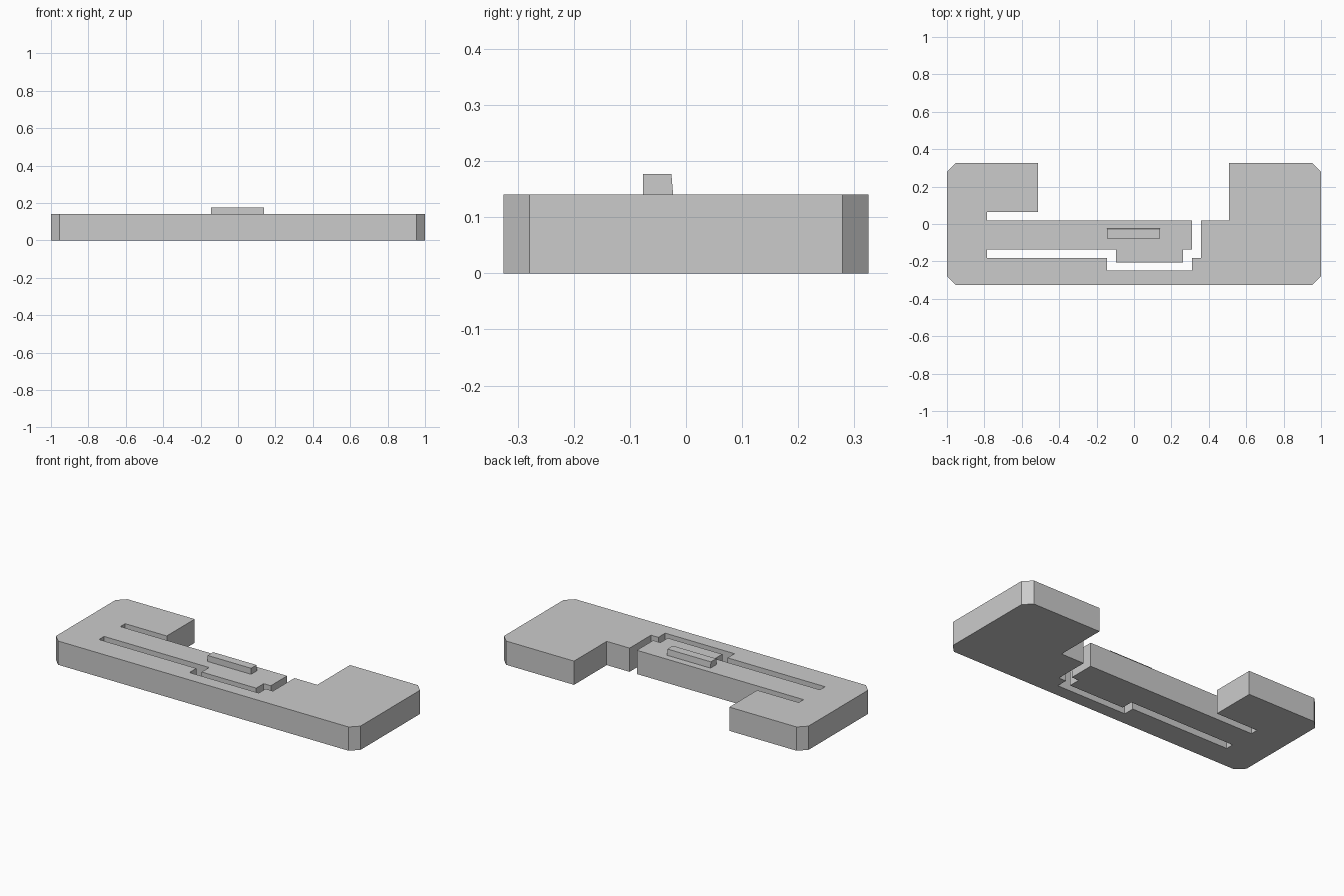
import bpy
import bmesh
from mathutils import Vector

default_cube = bpy.data.objects.get("Cube")
if default_cube:
    bpy.data.objects.remove(default_cube, do_unlink=True)

# Single plain grey plastic
grey = bpy.data.materials.new("plain_grey")
grey.use_nodes = True
grey_colour = (0.6, 0.6, 0.6, 1)
grey.diffuse_color = grey_colour
grey.node_tree.nodes["Principled BSDF"].inputs["Base Color"].default_value = grey_colour


def extrude_profile(name, points, direction, bevel_test=None, bevel_size=0):
    """Extrude a closed 3D outline along a direction, with optional corner chamfers."""
    bm = bmesh.new()
    face = bm.faces.new([bm.verts.new(p) for p in points])
    result = bmesh.ops.extrude_face_region(bm, geom=[face], use_keep_orig=True)
    moved = [v for v in result["geom"] if isinstance(v, bmesh.types.BMVert)]
    bmesh.ops.translate(bm, verts=moved, vec=direction)
    bmesh.ops.recalc_face_normals(bm, faces=bm.faces)
    if bevel_test:
        axis = Vector(direction).normalized()
        corners = [
            e for e in bm.edges
            if abs((e.verts[0].co - e.verts[1].co).normalized().dot(axis)) > 0.99
            and bevel_test(e.verts[0].co)
        ]
        bmesh.ops.bevel(bm, geom=corners, offset=bevel_size, offset_type="OFFSET",
                        segments=1, affect="EDGES", profile=0.5)
    mesh = bpy.data.meshes.new(name)
    bm.to_mesh(mesh)
    bm.free()
    mesh.materials.append(grey)
    obj = bpy.data.objects.new(name, mesh)
    bpy.context.collection.objects.link(obj)
    return obj


# Main plate: outer frame, stepped slots and the flexible tongue in one outline
half_depth = 0.325
thickness = 0.141
slot_end = -0.785
outline = [
    (-1, -half_depth), (1, -half_depth), (1, half_depth), (0.508, half_depth),
    # right side of the opening and the lower slot's outer wall
    (0.508, 0.018), (0.358, 0.018), (0.358, -0.183), (0.31, -0.183),
    (0.31, -0.248), (-0.145, -0.248), (-0.145, -0.183), (slot_end, -0.183),
    # tongue with its front step
    (slot_end, -0.135), (-0.095, -0.135), (-0.095, -0.205), (0.263, -0.205),
    (0.263, -0.135), (0.31, -0.135), (0.31, 0.018), (slot_end, 0.018),
    # upper slot and left block
    (slot_end, 0.063), (-0.512, 0.063), (-0.512, half_depth), (-1, half_depth),
]
extrude_profile("latch_plate", [(x, y, 0) for x, y in outline], (0, 0, thickness),
                lambda co: abs(co.x) > 0.99, 0.046)

# Raised grip ridge on the tongue, with a slightly sloped back
ridge_profile = [(-0.077, thickness), (-0.023, thickness),
                 (-0.026, 0.177), (-0.077, 0.177)]
extrude_profile("grip_ridge", [(-0.145, y, z) for y, z in ridge_profile], (0.285, 0, 0))
